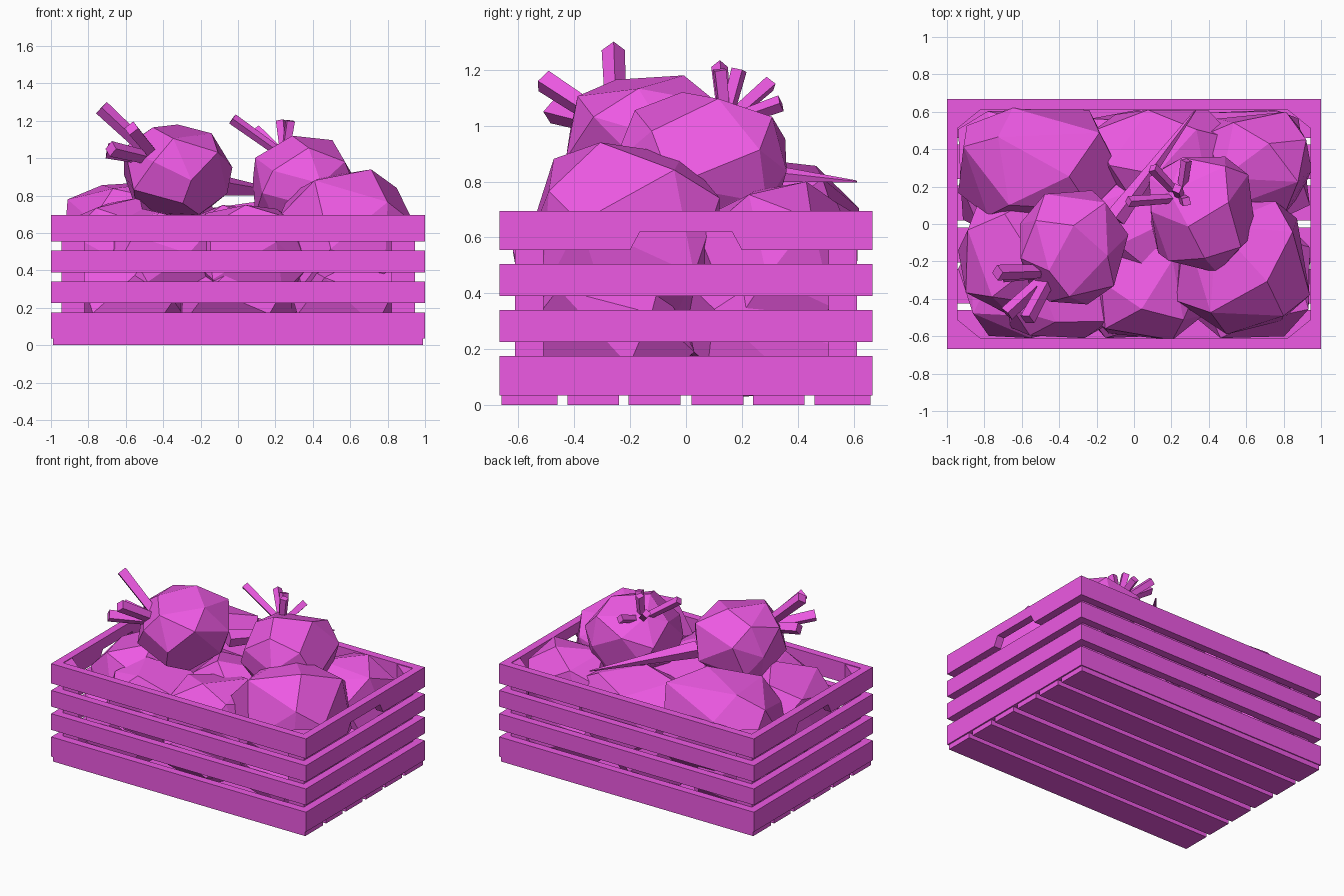
import bpy, bmesh, math, random
from mathutils import Vector

if "Cube" in bpy.data.objects:
    bpy.data.objects.remove(bpy.data.objects["Cube"])

mat = bpy.data.materials.new("crate_pink")
mat.diffuse_color = (0.85, 0.1, 0.77, 1)
mat.use_nodes = True
mat.node_tree.nodes["Principled BSDF"].inputs["Base Color"].default_value = mat.diffuse_color


def finish(name, bm):
    bmesh.ops.recalc_face_normals(bm, faces=bm.faces)
    me = bpy.data.meshes.new(name)
    bm.to_mesh(me)
    bm.free()
    me.materials.append(mat)
    ob = bpy.data.objects.new(name, me)
    bpy.context.collection.objects.link(ob)
    return ob


def prism(name, pts, offset):
    """Extrude a closed 3D outline along an offset."""
    bm = bmesh.new()
    f = bm.faces.new([bm.verts.new(p) for p in pts])
    r = bmesh.ops.extrude_face_region(bm, geom=[f])
    vs = [g for g in r["geom"] if isinstance(g, bmesh.types.BMVert)]
    bmesh.ops.translate(bm, verts=vs, vec=offset)
    # keep the starting outline as the second cap
    if not any(len(e.link_faces) == 2 for e in f.edges) if f.is_valid else True:
        bmesh.ops.holes_fill(bm, edges=bm.edges)
    return finish(name, bm)


def box(name, x0, x1, y0, y1, z0, z1):
    return prism(name, [(x0, y0, z0), (x1, y0, z0), (x1, y1, z0), (x0, y1, z0)],
                 (0, 0, z1 - z0))


def vegetable(name, lo, hi, seed, n=20, power=0.8):
    """Faceted convex lump filling the box lo..hi; lower power is boxier."""
    rng = random.Random(seed)
    turn = rng.random() * 6.28
    pts = []
    for i in range(n):
        z = 1 - 2 * (i + 0.5) / n
        a = turn + i * 2.39996 + rng.uniform(-0.25, 0.25)
        r = math.sqrt(1 - z * z)
        p = Vector((r * math.cos(a), r * math.sin(a), z)) * rng.uniform(0.95, 1.05)
        pts.append([math.copysign(abs(c) ** power, c) for c in p])
    bm = bmesh.new()
    mins = [min(p[k] for p in pts) for k in range(3)]
    maxs = [max(p[k] for p in pts) for k in range(3)]
    for p in pts:
        bm.verts.new([lo[k] + (p[k] - mins[k]) / (maxs[k] - mins[k]) * (hi[k] - lo[k])
                      for k in range(3)])
    bmesh.ops.convex_hull(bm, input=bm.verts)
    bmesh.ops.dissolve_limit(bm, angle_limit=math.radians(14), verts=bm.verts, edges=bm.edges)
    return finish(name, bm)


def stalk(name, a, b, r0, r1, sides=4):
    """Straight tapered stalk from a to b."""
    a, b = Vector(a), Vector(b)
    d = b - a
    bm = bmesh.new()
    bmesh.ops.create_cone(bm, cap_ends=True, segments=sides, radius1=r0, radius2=r1,
                          depth=d.length)
    bm.transform(d.to_track_quat('Z', 'Y').to_matrix().to_4x4())
    bmesh.ops.translate(bm, verts=bm.verts, vec=(a + b) / 2)
    return finish(name, bm)


# Crate walls: four slats per side, hand hole under the top end slats
T = 0.055
for i, (z0, z1) in enumerate([(0.035, 0.175), (0.225, 0.34), (0.39, 0.505), (0.555, 0.695)]):
    box(f"front_slat_{i}", -1, 1, -0.667, -0.667 + T, z0, z1)
    box(f"back_slat_{i}", -1, 1, 0.667 - T, 0.667, z0, z1)
    for side, s in (("left", -1), ("right", 1)):
        w = 0.667 - T
        prof = [(-w, z0), (w, z0), (w, z1), (-w, z1)]
        if i == 3:
            prof[1:1] = [(-0.2, z0), (-0.165, 0.62), (0.165, 0.62), (0.2, z0)]
        prism(f"{side}_slat_{i}", [(s, y, z) for y, z in prof], (-s * T, 0, 0))

# Floor boards
for i, (y0, y1) in enumerate([(-0.66, -0.46), (-0.425, -0.24), (-0.205, -0.02)]):
    for s in (1, -1):
        box(f"floor_board_{i}_{s}", -0.99, 0.99, s * y0, s * y1, 0, 0.035)

# Triangular corner posts
for sx in (1, -1):
    for sy in (1, -1):
        prism("corner_post", [(sx * 0.945, sy * 0.612, 0.035), (sx * 0.82, sy * 0.612, 0.035),
                              (sx * 0.945, sy * 0.51, 0.035)], (0, 0, 0.655))

# Vegetables on top
vegetable("top_turnip_left", (-0.61, -0.43, 0.68), (-0.03, 0.18, 1.18), 3, 22, 0.85)
vegetable("top_turnip_right", (0.08, -0.26, 0.60), (0.65, 0.36, 1.12), 5, 24, 0.95)

# Middle layer, rising out of the crate
heap = [((0.20, -0.59, 0.18), (0.94, 0.12, 0.94)),
        ((0.38, 0.02, 0.18), (0.95, 0.60, 0.80)),
        ((-0.94, 0.0, 0.18), (-0.06, 0.62, 0.88)),
        ((-0.94, -0.50, 0.18), (-0.36, 0.16, 0.79)),
        ((-0.24, -0.62, 0.2), (0.38, -0.05, 0.75)),
        ((-0.72, -0.61, 0.2), (-0.05, -0.12, 0.73)),
        ((-0.22, 0.10, 0.2), (0.55, 0.61, 0.77)),
        ((-0.30, -0.30, 0.2), (0.30, 0.30, 0.75))]
for i, (lo, hi) in enumerate(heap):
    vegetable(f"heap_vegetable_{i}", lo, hi, 20 + i, 20, 0.75)

# Bottom layer, seen between the slats
for i in range(3):
    for j in range(2):
        x, y = -0.61 + 0.61 * i, -0.29 + 0.58 * j
        vegetable(f"bottom_vegetable_{i}_{j}", (x - 0.33, y - 0.32, 0.03),
                  (x + 0.33, y + 0.32, 0.5), 40 + 2 * i + j, 18, 0.7)

# Cut stalks and roots
for tip in [(-0.73, -0.26, 1.27), (-0.57, -0.51, 1.16), (-0.68, -0.48, 1.05), (-0.70, -0.27, 1.04)]:
    stalk("left_turnip_stalk", (-0.43, -0.25, 0.99), tip, 0.035, 0.042)
for tip in [(-0.03, 0.12, 1.21), (0.10, 0.30, 1.15), (0.23, 0.19, 1.20), (0.28, 0.34, 1.08),
            (0.28, 0.12, 1.20)]:
    stalk("right_turnip_stalk", (0.25, 0.14, 1.01), tip, 0.025, 0.03)
stalk("left_turnip_root", (-0.10, 0.03, 0.85), (0.33, 0.61, 0.80), 0.06, 0.004, 5)
